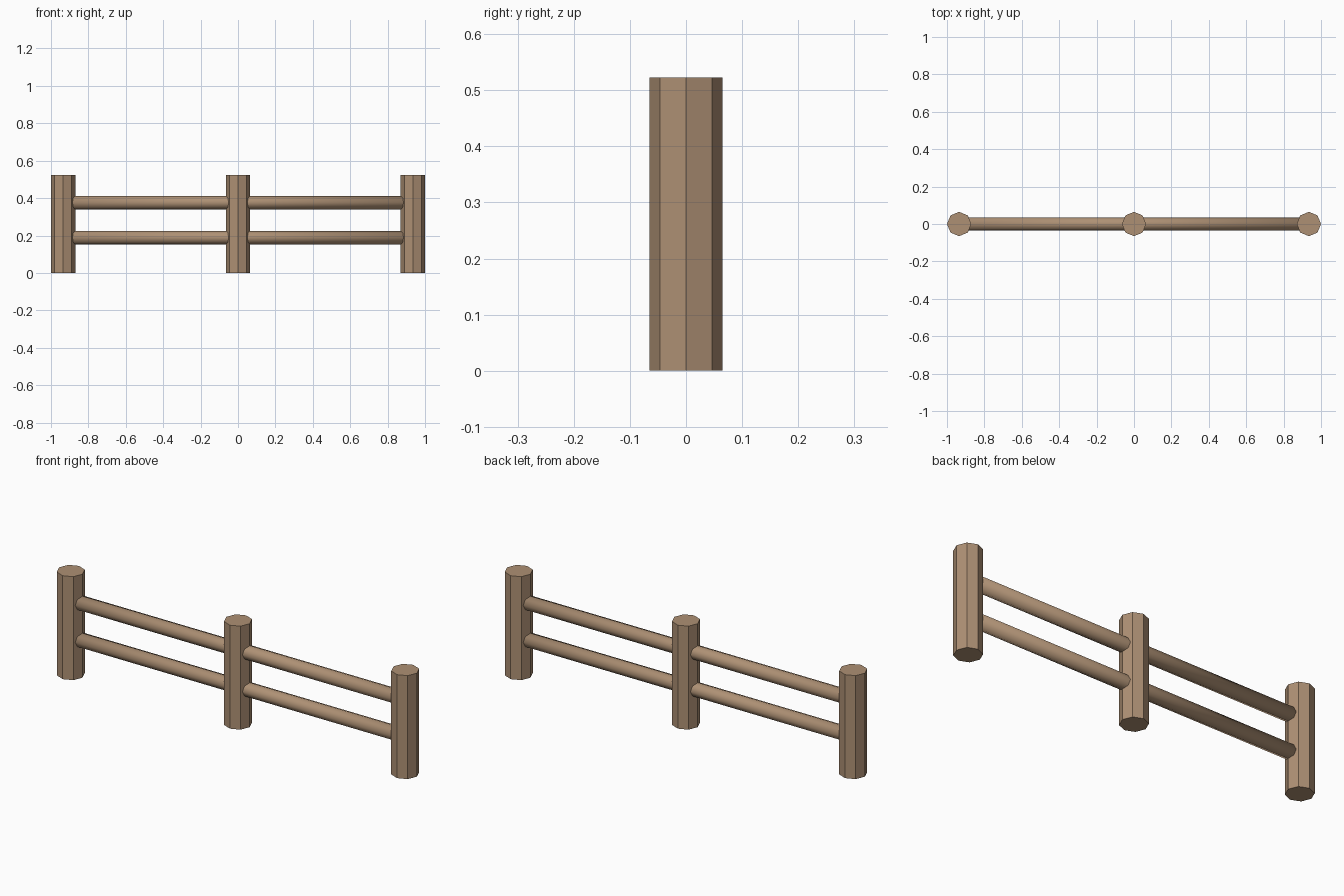
import bpy
import math

if "Cube" in bpy.data.objects:
    bpy.data.objects.remove(bpy.data.objects["Cube"])

wood = bpy.data.materials.new("wood")
wood.diffuse_color = (0.42, 0.28, 0.175, 1)
wood.use_nodes = True
wood.node_tree.nodes["Principled BSDF"].inputs["Base Color"].default_value = wood.diffuse_color

SPACING, HEIGHT = 0.935, 0.523


def cylinder(name, sides, radius, depth, location, rotation=(0, 0, 0), smooth=False):
    bpy.ops.mesh.primitive_cylinder_add(vertices=sides, radius=radius, depth=depth,
                                        location=location, rotation=rotation)
    obj = bpy.context.object
    obj.name = name
    obj.data.materials.append(wood)
    if smooth:
        bpy.ops.object.shade_smooth()
    return obj


# Three octagonal posts
for side, name in ((-1, "left_post"), (0, "middle_post"), (1, "right_post")):
    cylinder(name, 8, 0.065, HEIGHT, (side * SPACING, 0, HEIGHT / 2))

# Two round rails running through all the posts
for z, name in ((0.189, "lower_rail"), (0.376, "upper_rail")):
    cylinder(name, 8, 0.036, 2 * SPACING, (0, 0, z), (0, math.pi / 2, 0), smooth=True)
